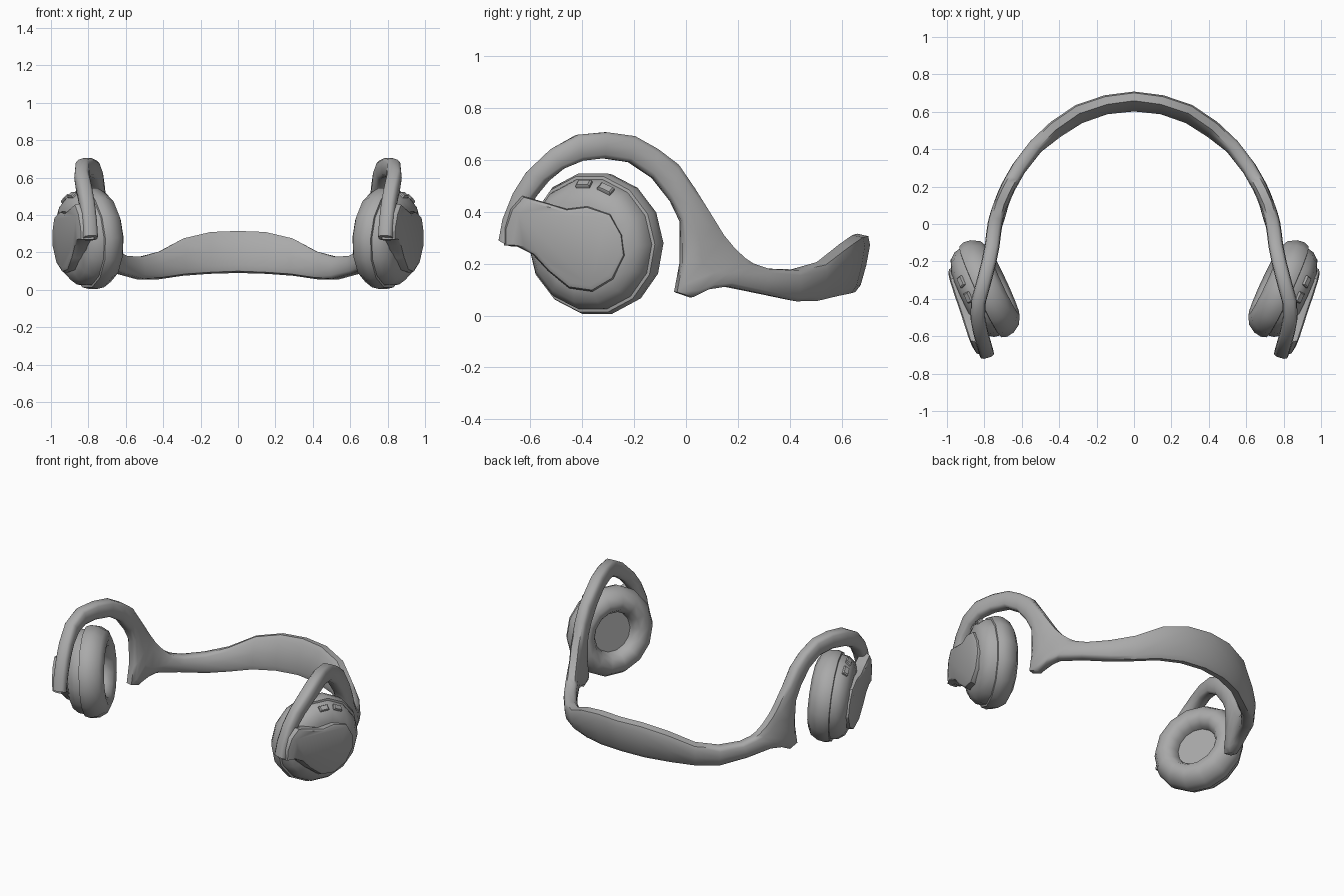
import bpy, bmesh, math
from mathutils import Vector

if "Cube" in bpy.data.objects:
    bpy.data.objects.remove(bpy.data.objects["Cube"])

grey = bpy.data.materials.new("grey")
grey.diffuse_color = (0.40, 0.40, 0.40, 1)
grey.use_nodes = True
grey.node_tree.nodes["Principled BSDF"].inputs["Base Color"].default_value = grey.diffuse_color


def finish(name, bm, angle=40, bevel=0):
    """Turn one side into a mirrored, smooth-shaded object."""
    bmesh.ops.recalc_face_normals(bm, faces=bm.faces)
    me = bpy.data.meshes.new(name)
    bm.to_mesh(me)
    bm.free()
    me.materials.append(grey)
    ob = bpy.data.objects.new(name, me)
    bpy.context.collection.objects.link(ob)
    if bevel:
        b = ob.modifiers.new("bevel", 'BEVEL')
        b.width, b.segments = bevel, 1
    m = ob.modifiers.new("mirror", 'MIRROR')
    m.use_clip = True
    bpy.ops.object.select_all(action='DESELECT')
    ob.select_set(True)
    bpy.context.view_layer.objects.active = ob
    bpy.ops.object.shade_smooth_by_angle(angle=math.radians(angle))
    return ob


def loft(bm, rings, cap_start=True, cap_end=True):
    rows = [[bm.verts.new(p) for p in r] for r in rings]
    n = len(rows[0])
    for a, b in zip(rows, rows[1:]):
        for i in range(n):
            bm.faces.new((a[i], a[(i + 1) % n], b[(i + 1) % n], b[i]))
    if cap_start:
        bm.faces.new(rows[0])
    if cap_end:
        bm.faces.new(rows[-1])


# Neck band: plan curve y -> x for the side arms
PLAN = [(-0.72, 0.78), (-0.6, 0.815), (-0.5, 0.84), (-0.4, 0.83), (-0.25, 0.785),
        (-0.1, 0.755), (0, 0.745), (0.1, 0.72), (0.2, 0.675), (0.3, 0.615)]


def plan_x(y):
    for (y0, x0), (y1, x1) in zip(PLAN, PLAN[1:]):
        if y <= y1:
            return x0 + (x1 - x0) * (y - y0) / (y1 - y0)
    return PLAN[-1][1]


# Arm stations: outer edge (y, z), inner edge (y, z)
ARM = [(-0.715, 0.29, -0.665, 0.265), (-0.70, 0.37, -0.62, 0.39), (-0.66, 0.47, -0.58, 0.46),
       (-0.61, 0.55, -0.53, 0.52), (-0.52, 0.64, -0.47, 0.565), (-0.42, 0.695, -0.40, 0.595),
       (-0.31, 0.705, -0.32, 0.605), (-0.20, 0.69, -0.22, 0.59), (-0.11, 0.64, -0.13, 0.53),
       (-0.03, 0.58, -0.06, 0.44), (0.03, 0.49, -0.02, 0.36), (0.11, 0.36, -0.02, 0.20),
       (0.14, 0.31, -0.04, 0.09), (0.18, 0.26, 0.02, 0.07), (0.22, 0.22, 0.08, 0.10),
       (0.25, 0.20, 0.15, 0.112)]
edges = [(Vector((plan_x(a), a, b)), Vector((plan_x(c), c, d))) for a, b, c, d in ARM]
# Back stations: upper and lower edge points
BACK = [((0.61, 0.31, 0.18), (0.625, 0.28, 0.085)), ((0.53, 0.42, 0.175), (0.52, 0.41, 0.057)),
        ((0.43, 0.52, 0.20), (0.41, 0.49, 0.062)), ((0.30, 0.61, 0.27), (0.29, 0.565, 0.08)),
        ((0.15, 0.66, 0.305), (0.15, 0.615, 0.09)), ((0, 0.68, 0.31), (0, 0.63, 0.095))]
edges += [(Vector(u), Vector(l)) for u, l in BACK]
SECTION = [(1, 0.6), (0.72, 1), (0, 1.1), (-0.72, 1), (-1, 0.6),
           (-1, -0.6), (-0.72, -1), (0, -1.1), (0.72, -1), (1, -0.6)]
mids = [(u + l) / 2 for u, l in edges]
rings = []
for i, (u, l) in enumerate(edges):
    last = i == len(edges) - 1
    t = Vector((-1, 0, 0)) if last else mids[i + 1] - mids[max(i - 1, 0)]
    n = (u - l).cross(t).normalized() * 0.036
    rings.append([mids[i] + (u - l) / 2 * h + n * w for h, w in SECTION])
bm = bmesh.new()
loft(bm, rings, cap_end=False)
finish("neck_band", bm, 50)

# Ear cup frame: axis points outward
C = Vector((0.74, -0.325, 0.28))
A = Vector((0.905, -0.42, -0.07)).normalized()
V = (Vector((0, 0, 1)) - A * A.z).normalized()
S = V.cross(A)
S = S if S.y > 0 else -S


def cup_point(r, t, ang):
    return C + A * t + (V * math.cos(ang) + S * math.sin(ang)) * r


def turned(name, profile, sides, angle):
    bm = bmesh.new()
    loft(bm, [[cup_point(r, t, math.tau * (i + 0.5) / sides) for i in range(sides)]
              for r, t in profile])
    return finish(name, bm, angle)


# Soft ring pad with a recessed disc
turned("ear_cushion", [(0.125, 0.03), (0.13, 0.0), (0.155, -0.035), (0.20, -0.048), (0.245, -0.025),
                       (0.272, 0.02), (0.278, 0.06), (0.268, 0.09), (0.24, 0.095)], 14, 50)
# Hard outer shell
turned("cup_shell", [(0.23, 0.08), (0.256, 0.092), (0.25, 0.125), (0.222, 0.162),
                     (0.17, 0.185)], 14, 35)

# Outer cover plate with an arm reaching to the band tip
OUTLINE = [(-0.63, 0.46), (-0.54, 0.435), (-0.46, 0.41), (-0.38, 0.42), (-0.29, 0.39),
           (-0.245, 0.31), (-0.235, 0.23), (-0.28, 0.14), (-0.36, 0.092), (-0.45, 0.105),
           (-0.53, 0.17), (-0.59, 0.235), (-0.65, 0.265), (-0.70, 0.27), (-0.70, 0.335), (-0.675, 0.41)]


def plate_ring(depth, scale):
    cy, cz = -0.43, 0.28
    out = []
    for y, z in OUTLINE:
        y, z = cy + (y - cy) * scale, cz + (z - cz) * scale
        x = 0.995 + (y + 0.25) * 0.34 + (z - 0.25) * 0.06
        out.append((x - depth, y, z))
    return out


bm = bmesh.new()
loft(bm, [plate_ring(0.075, 0.98), plate_ring(0.03, 1.0), plate_ring(0.008, 0.97), plate_ring(0, 0.88)])
finish("cover_plate", bm, 35)

# Two control buttons on the shell's upper slope
bm = bmesh.new()
N = (V * 0.8 + A * 0.6).normalized()
for ang in (0.0, 0.40):
    out = V * math.cos(ang) + S * math.sin(ang)
    side = S * math.cos(ang) - V * math.sin(ang)
    N = (out * 0.8 + A * 0.6).normalized()
    W = N.cross(side)
    mid = cup_point(0.233, 0.142, ang)
    loft(bm, [[mid + N * h + side * (0.029 * a * k) + W * (0.017 * b * k)
               for a, b in ((1, 1), (-1, 1), (-1, -1), (1, -1))]
              for h, k in ((-0.015, 1), (0.008, 1), (0.014, 0.8))])
finish("control_buttons", bm, 30)
